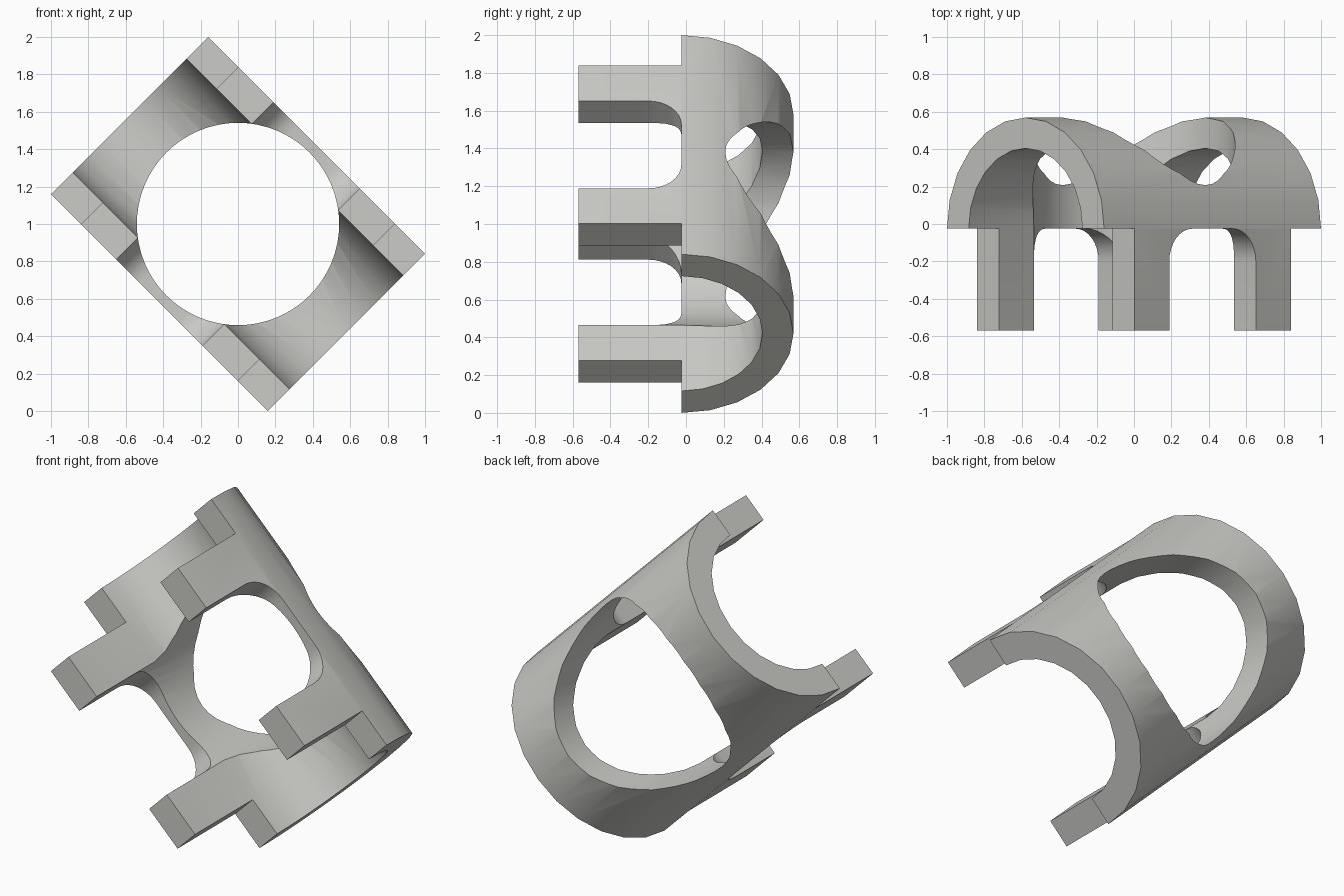
import bpy, bmesh, math
from mathutils import Matrix

if "Cube" in bpy.data.objects:
    bpy.data.objects.remove(bpy.data.objects["Cube"])

# Built with the tube axis along x, then turned 45 degrees about y
HALF_LEN, R_OUT, R_IN = 0.82, 0.594, 0.43
BASE_Y, LEG_Y = -0.025, -0.569
LEG_OUT, LEG_IN, FILLET, HOLE_R = 0.592, 0.327, 0.175, 0.541


def arc(cx, cy, r, a0, a1, n):
    return [(cx + r * math.cos(math.radians(a0 + (a1 - a0) * i / n)),
             cy + r * math.sin(math.radians(a0 + (a1 - a0) * i / n))) for i in range(n + 1)]


def prism(name, outline, place, lo, hi):
    """Extrude a 2D outline between lo and hi; place(a, b, t) gives the 3D point."""
    bm = bmesh.new()
    low = [bm.verts.new(place(a, b, lo)) for a, b in outline]
    high = [bm.verts.new(place(a, b, hi)) for a, b in outline]
    bm.faces.new(low)
    bm.faces.new(high)
    n = len(outline)
    for i in range(n):
        j = (i + 1) % n
        bm.faces.new((low[i], low[j], high[j], high[i]))
    bmesh.ops.recalc_face_normals(bm, faces=bm.faces)
    me = bpy.data.meshes.new(name)
    bm.to_mesh(me)
    bm.free()
    ob = bpy.data.objects.new(name, me)
    bpy.context.collection.objects.link(ob)
    return ob


def along_x(a, b, t):
    return (t, b, a)


def along_z(a, b, t):
    return (a, b, t)


def along_y(a, b, t):
    return (a, t, b)


# U-shaped body: half tube with straight walls
outer = arc(0, BASE_Y, R_OUT, 0, 180, 12)
inner = arc(0, BASE_Y, R_IN, 180, 0, 12)
profile = [(R_OUT, LEG_Y)] + outer + [(-R_OUT, LEG_Y), (-R_IN, LEG_Y)] + inner + [(R_IN, LEG_Y)]
body = prism("half_tube_bracket", profile, along_x, -HALF_LEN, HALF_LEN)

# Slot with rounded corners between the legs
cx, cy = LEG_IN - FILLET, BASE_Y - FILLET
slot = ([(LEG_IN, -0.8)] + arc(cx, cy, FILLET, 0, 90, 8)
        + arc(-cx, cy, FILLET, 90, 180, 8) + [(-LEG_IN, -0.8)])
cutters = [prism("leg_slot_cutter", slot, along_z, -0.8, 0.8)]

# Notches outside the legs at both ends
for s in (-1, 1):
    notch = [(s * LEG_OUT, -0.8), (s * 1.0, -0.8), (s * 1.0, BASE_Y), (s * LEG_OUT, BASE_Y)]
    cutters.append(prism("end_notch_cutter", notch, along_z, -0.8, 0.8))

# Large round opening from front to back
cutters.append(prism("round_opening_cutter", arc(0, 0, HOLE_R, 0, 360, 64)[:-1], along_y, -0.9, 0.9))

bpy.context.view_layer.objects.active = body
for c in cutters:
    mod = body.modifiers.new("cut", 'BOOLEAN')
    mod.operation, mod.solver, mod.object = 'DIFFERENCE', 'EXACT', c
    bpy.ops.object.modifier_apply(modifier=mod.name)
    bpy.data.objects.remove(c, do_unlink=True)

# Final placement, material and shading
body.data.transform(Matrix.Translation((0, 0, 1)) @ Matrix.Rotation(math.radians(45), 4, 'Y'))
grey = bpy.data.materials.new("light_grey")
grey.diffuse_color = (0.6, 0.6, 0.57, 1)
grey.use_nodes = True
grey.node_tree.nodes["Principled BSDF"].inputs["Base Color"].default_value = grey.diffuse_color
body.data.materials.clear()
body.data.materials.append(grey)
for p in body.data.polygons:
    p.material_index = 0
body.select_set(True)
bpy.ops.object.shade_smooth_by_angle(angle=math.radians(30))
